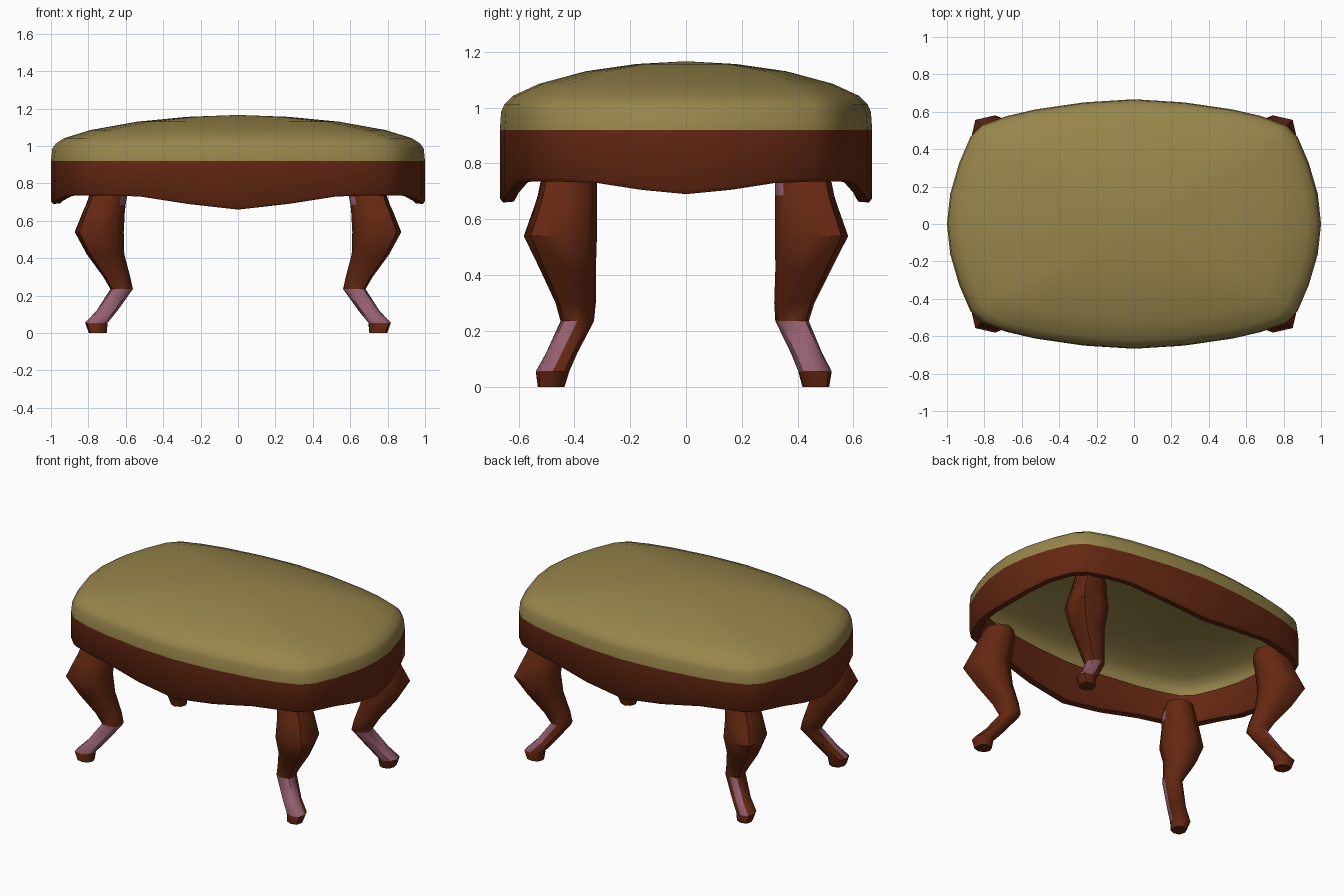
import bpy, bmesh, math

if "Cube" in bpy.data.objects:
    bpy.data.objects.remove(bpy.data.objects["Cube"])

def mat(name, rgb):
    m = bpy.data.materials.new(name)
    m.diffuse_color = (*rgb, 1)
    m.use_nodes = True
    m.node_tree.nodes["Principled BSDF"].inputs["Base Color"].default_value = m.diffuse_color
    return m

WOOD = mat("red_brown_wood", (0.130, 0.021, 0.006))
CLOTH = mat("olive_cloth", (0.310, 0.235, 0.070))
WORN = mat("mauve_patch", (0.300, 0.115, 0.160))

def loft(bm, rings, close=False):
    """Bridge rings of points (counter-clockwise, upward); return face rows."""
    vs = [[bm.verts.new(p) for p in r] for r in rings]
    pairs = list(zip(vs, vs[1:])) + ([(vs[-1], vs[0])] if close else [])
    n = len(vs[0])
    rows = [[bm.faces.new((a[i], a[(i + 1) % n], b[(i + 1) % n], b[i]))
             for i in range(n)] for a, b in pairs]
    return vs, rows

def finish(bm, name, mats, angle=50, recalc=True):
    if recalc:
        bmesh.ops.recalc_face_normals(bm, faces=bm.faces)
    me = bpy.data.meshes.new(name)
    bm.to_mesh(me)
    bm.free()
    for m in mats:
        me.materials.append(m)
    ob = bpy.data.objects.new(name, me)
    bpy.context.collection.objects.link(ob)
    bpy.ops.object.select_all(action='DESELECT')
    ob.select_set(True)
    bpy.context.view_layer.objects.active = ob
    bpy.ops.object.shade_smooth_by_angle(angle=math.radians(angle))
    return ob

# One quarter of the seat outline: x, y, height of the rail's lower edge
Q = [(1, 0, .69), (.983, .16, .705), (.935, .325, .73), (.875, .465, .735),
     (.81, .53, .735), (.68, .577, .735), (.53, .612, .73), (.27, .65, .69), (0, .667, .66)]
OUT = (Q[:-1] + [(-x, y, z) for x, y, z in Q[:0:-1]]
       + [(-x, -y, z) for x, y, z in Q[:-1]] + [(x, -y, z) for x, y, z in Q[:0:-1]])

# Rail: closed band with a wavy, slightly rounded lower edge
def rail_ring(inset, lift=None, z=None):
    return [(x * (1 - inset), y * (1 - inset * 1.5), z if z else zb + lift)
            for x, y, zb in OUT]

bm = bmesh.new()
loft(bm, [rail_ring(.06, z=.92), rail_ring(.06, .02), rail_ring(.05, .003),
          rail_ring(.012, 0), rail_ring(0, .015), rail_ring(0, z=.92)], close=True)
finish(bm, "wooden_rail", [WOOD])

# Cushion: hollow dome of scaled outlines
bm = bmesh.new()
DOME = [(1, .92), (.993, .985), (.975, 1.012), (.93, 1.042), (.79, 1.085),
        (.54, 1.130), (.27, 1.156)]
vs, _ = loft(bm, [[(x * s, y * s, z) for x, y, _ in OUT] for s, z in DOME])
tip = bm.verts.new((0, 0, 1.166))
last = vs[-1]
for i in range(len(last)):
    bm.faces.new((last[i], last[(i + 1) % len(last)], tip))
finish(bm, "seat_cushion", [CLOTH], recalc=False)

# Cabriole leg sections: z, centre x, centre y, radius
LEG = [(0, .75, .465, .048), (.055, .757, .462, .060), (.12, .700, .432, .056),
       (.235, .622, .380, .060), (.30, .648, .388, .072), (.42, .708, .420, .100),
       (.54, .742, .450, .131), (.65, .717, .430, .112), (.685, .707, .425, .106),
       (.73, .695, .420, .102), (.79, .690, .410, .085)]
SIDES = 8

def leg(name, sx, sy, flank):
    """flank is the side carrying the mauve patch: 'x', 'y' or None."""
    bm = bmesh.new()
    rings = []
    for z, cx, cy, r in LEG:
        # front legs stand slightly further out at the foot
        cy += .018 * max(0, 1 - z / .5) if sy < 0 else 0
        ring = []
        for k in range(SIDES):
            a = math.pi / 4 + k * math.tau / SIDES
            rr = r * (1.15 if k == 0 else 1)      # ridge towards the corner
            ring.append((sx * (cx + rr * math.cos(a)), sy * (cy + rr * math.sin(a)), z))
        rings.append(ring)
    vs, rows = loft(bm, rings)
    bm.faces.new(vs[0])
    bm.faces.new(vs[-1])
    # Patch columns: column 0 leans to y, the last one leans to x
    cols = {'y': (7, 0, 1, 2), 'x': (0, 7, 6, 5), None: (0,)}[flank]
    for row in (1, 2):
        for c in cols:
            rows[row][c].material_index = 1
    if flank:
        rows[8][cols[3]].material_index = 1
    finish(bm, name, [WOOD, WORN])

leg("front_right_leg", 1, -1, 'y')
leg("front_left_leg", -1, -1, 'y')
leg("back_right_leg", 1, 1, 'x')
leg("back_left_leg", -1, 1, None)
